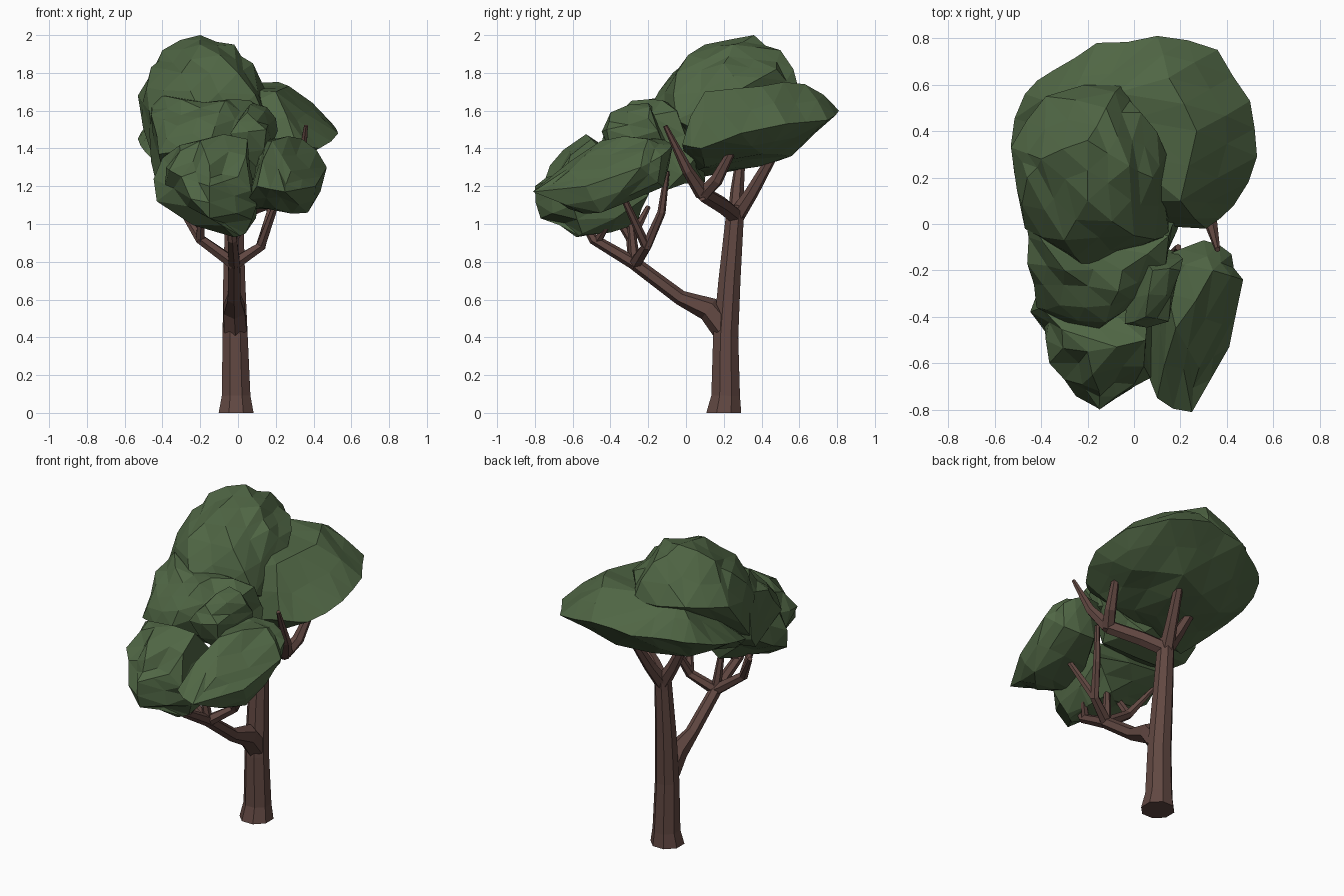
import bpy, bmesh, random
from math import sin, cos, tau
from mathutils import Vector

random.seed(4)
cube = bpy.data.objects.get("Cube")
if cube:
    bpy.data.objects.remove(cube)


def make_material(name, color):
    mat = bpy.data.materials.new(name)
    mat.use_nodes = True
    mat.diffuse_color = color
    mat.node_tree.nodes["Principled BSDF"].inputs["Base Color"].default_value = color
    return mat


bark = make_material("bark brown", (.12, .064, .054, 1))
leaf = make_material("leaf green", (.079, .132, .058, 1))


def add_object(name, bm, material):
    bmesh.ops.recalc_face_normals(bm, faces=bm.faces[:])
    mesh = bpy.data.meshes.new(name)
    bm.to_mesh(mesh)
    bm.free()
    mesh.materials.append(material)
    obj = bpy.data.objects.new(name, mesh)
    bpy.context.collection.objects.link(obj)
    return obj


def limb(name, path, radii, sides=6, level_base=False):
    """Faceted tapering tube that follows a path."""
    bm = bmesh.new()
    points = [Vector(p) for p in path]
    rings = []
    for i, (point, radius) in enumerate(zip(points, radii)):
        before, after = points[max(i - 1, 0)], points[min(i + 1, len(points) - 1)]
        along = (after - before).normalized()
        if level_base and i == 0:
            along = Vector((0, 0, 1))
        across = along.cross(Vector((0, 1, 0.2))).normalized()
        other = along.cross(across)
        ring = []
        for k in range(sides):
            angle = tau * (k + .5) / sides
            ring.append(bm.verts.new(point + radius * (across * cos(angle) + other * sin(angle))))
        rings.append(ring)
    for low, high in zip(rings, rings[1:]):
        for k in range(sides):
            n = (k + 1) % sides
            bm.faces.new((low[k], low[n], high[n], high[k]))
    bm.faces.new(rings[0])
    bm.faces.new(rings[-1])
    return add_object(name, bm, bark)


def foliage(name, corners, rough=.02):
    """Faceted leaf mass: hull of its corners, subdivided and roughened."""
    bm = bmesh.new()
    for corner in corners:
        bm.verts.new(corner)
    hull = bmesh.ops.convex_hull(bm, input=bm.verts[:])
    spare = {v for v in hull["geom_interior"] + hull["geom_unused"]
             if isinstance(v, bmesh.types.BMVert)}
    bmesh.ops.delete(bm, geom=list(spare), context="VERTS")
    bmesh.ops.triangulate(bm, faces=bm.faces[:])
    bm.verts.index_update()
    kept = len(bm.verts)
    bmesh.ops.subdivide_edges(bm, edges=bm.edges[:], cuts=1, use_grid_fill=True)
    bm.normal_update()
    bm.verts.index_update()
    for vert in bm.verts:
        if vert.index >= kept:
            vert.co += vert.normal * random.uniform(-rough, rough * 1.3)
    bmesh.ops.triangulate(bm, faces=bm.faces[:])
    return add_object(name, bm, leaf)


# Trunk with a flared foot
limb("trunk", [(-.01, .2, 0), (-.01, .21, .09), (-.015, .21, .4), (-.02, .23, .7),
               (-.02, .255, 1), (-.02, .265, 1.1)],
     [.1, .082, .072, .063, .053, .05], sides=8, level_base=True)

# Upper branches
crotch = (-.02, .265, 1.04)
elbow = (.27, .09, 1.16)
limb("upper_side_branch", [crotch, (.1, .19, 1.1), elbow], [.045, .045, .042])
limb("side_twig_outer", [elbow, (.33, .01, 1.28), (.36, -.11, 1.52)], [.042, .03, .012])
limb("side_twig_inner", [elbow, (.31, .16, 1.23), (.34, .24, 1.38)], [.04, .035, .022])
limb("upper_back_branch", [crotch, (.01, .35, 1.17), (.05, .47, 1.38)], [.045, .036, .025])
limb("upper_far_branch", [crotch, (-.1, .27, 1.17), (-.2, .29, 1.36)], [.045, .036, .025])

# Front branch and its forks
fork = (-.02, -.27, .79)
left_fork = (-.2, -.29, .92)
right_fork = (.12, -.21, .88)
limb("front_branch", [(-.015, .2, .45), (-.02, .12, .55), (-.02, -.03, .61), fork],
     [.07, .065, .04, .036])
limb("front_fork_side", [fork, left_fork, (-.31, -.2, 1.09)], [.035, .028, .014])
limb("front_fork_side_twig", [left_fork, (-.19, -.42, 1.12)], [.026, .015])
limb("front_fork_tall", [fork, right_fork, (.17, -.13, 1.06), (.19, -.1, 1.28)],
     [.035, .028, .022, .014])
limb("front_fork_tall_twig", [right_fork, (.22, -.34, 1.16)], [.026, .016])
limb("front_fork_tip", [fork, (-.03, -.49, .92), (-.04, -.55, 1.02)], [.035, .028, .015])
limb("front_fork_tip_twig", [(-.03, -.47, .91), (.05, -.4, 1.02)], [.025, .014])
limb("front_fork_centre", [fork, (-.05, -.3, 1.08)], [.03, .015])

# Wide back shelf of leaves
foliage("back_shelf_leaves", [
    (.1, .81, 1.6), (.36, .75, 1.55), (.5, .53, 1.53), (.53, .29, 1.48), (.43, .08, 1.4),
    (.31, -.02, 1.42), (-.16, .78, 1.57), (-.35, .66, 1.55), (-.47, .56, 1.52),
    (-.53, .34, 1.45), (-.49, .1, 1.38), (.15, .63, 1.74), (.27, .4, 1.73), (.2, .1, 1.7),
    (-.3, .5, 1.75), (.1, .56, 1.36), (.35, .4, 1.37), (.25, .1, 1.3), (-.3, .4, 1.33),
    (0, .2, 1.28), (-.35, 0, 1.25)], .015)

# High dome
foliage("dome_leaves", [
    (-.2, .36, 2), (-.02, .25, 1.95), (-.2, .1, 1.95), (-.4, .28, 1.92), (-.12, .5, 1.92),
    (.08, .2, 1.85), (.03, .48, 1.82), (.14, .3, 1.72), (-.46, .2, 1.83), (-.53, .33, 1.68),
    (-.38, .55, 1.72), (-.05, .6, 1.7), (-.3, -.07, 1.8), (0, -.05, 1.8), (-.47, -.02, 1.6),
    (.15, -.05, 1.55), (-.2, -.2, 1.6), (-.45, 0, 1.35), (.1, .3, 1.4)], .02)

# Middle tier
foliage("middle_leaves", [
    (-.46, -.17, 1.58), (-.47, .05, 1.65), (-.3, -.2, 1.66), (-.05, -.2, 1.66),
    (-.1, -.35, 1.59), (-.32, -.35, 1.52), (-.42, -.36, 1.37), (.07, -.3, 1.52),
    (.15, -.05, 1.6), (-.15, -.45, 1.42), (.2, .05, 1.35), (-.46, 0, 1.33),
    (-.38, -.15, 1.22), (0, .1, 1.22), (.15, -.1, 1.18)], .025)
foliage("middle_knob_leaves", [
    (.08, -.2, 1.64), (.05, -.4, 1.59), (.15, -.42, 1.5), (.2, -.2, 1.56), (.18, -.12, 1.42),
    (-.04, -.43, 1.48), (.1, -.35, 1.3), (0, -.1, 1.5)], .02)

# Low front mass
foliage("front_leaves", [
    (-.15, -.8, 1.2), (-.3, -.67, 1.25), (-.38, -.5, 1.3), (-.4, -.36, 1.35),
    (-.15, -.72, 1.31), (0, -.69, 1.25), (-.2, -.55, 1.44), (.05, -.5, 1.45),
    (-.15, -.77, 1.03), (-.02, -.58, .93), (.04, -.55, .95), (-.43, -.4, 1.12),
    (-.2, -.4, 1.03), (-.05, -.26, 1), (.1, -.6, 1.1), (.1, -.2, 1.15), (-.36, -.2, 1.22)], .03)

# Side lobe of the front mass
foliage("front_side_leaves", [
    (.25, -.81, 1.17), (.1, -.75, 1.2), (.28, -.62, 1.28), (.41, -.53, 1.2), (.47, -.24, 1.3),
    (.42, -.13, 1.36), (.3, -.07, 1.42), (.34, -.2, 1.45), (.18, -.45, 1.44),
    (.1, -.15, 1.46), (.37, -.45, 1.06), (.2, -.62, 1.08), (.4, -.15, 1.22),
    (.2, -.12, 1.2), (.05, -.5, 1.08), (.22, -.35, 1.12)], .02)
